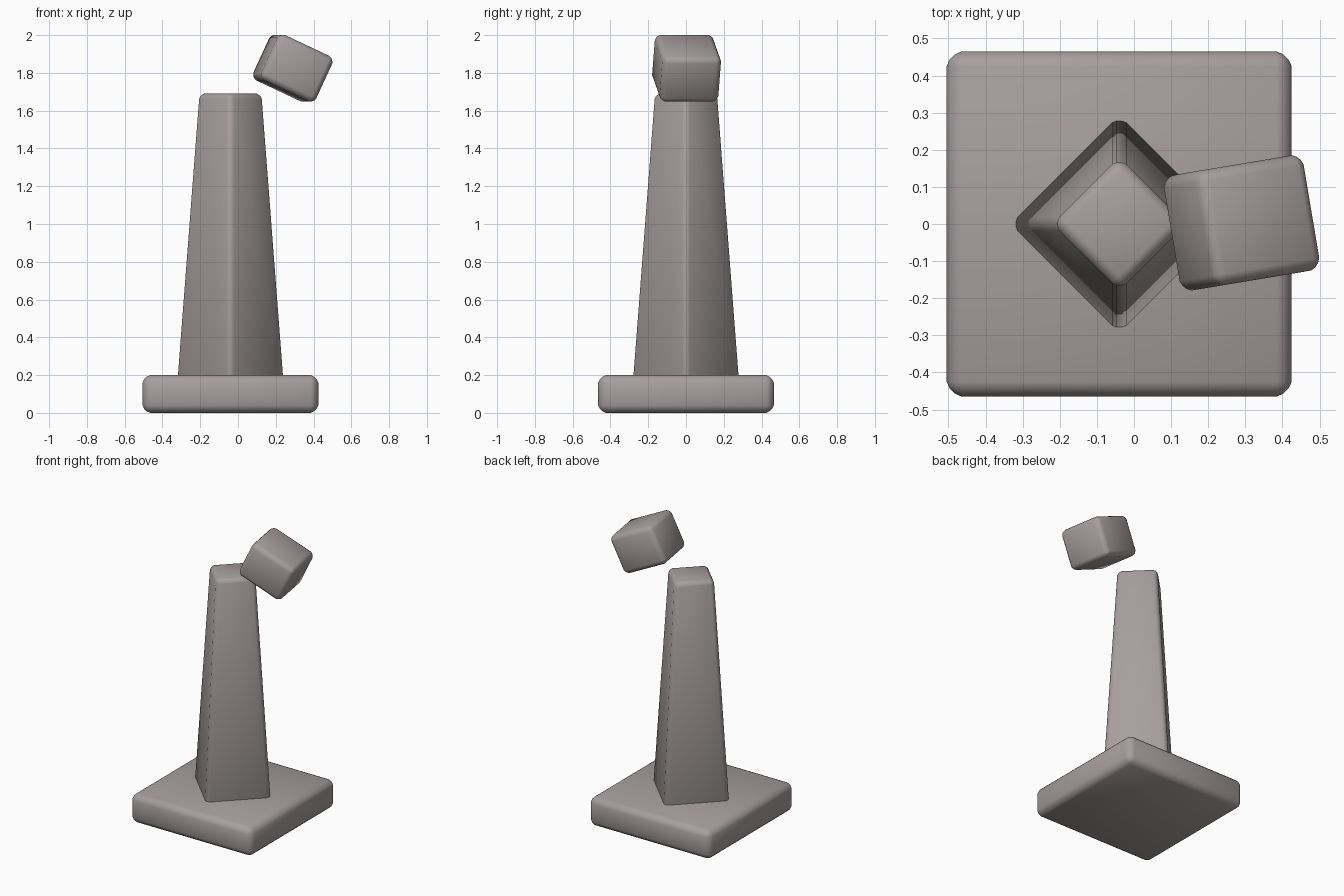
import bpy, bmesh
from math import radians, sqrt

default = bpy.data.objects.get("Cube")
if default:
    bpy.data.objects.remove(default, do_unlink=True)

stone = bpy.data.materials.new("warm_grey_stone")
stone.use_nodes = True
COLOUR = (0.39, 0.345, 0.345, 1)
stone.diffuse_color = COLOUR
stone.node_tree.nodes["Principled BSDF"].inputs["Base Color"].default_value = COLOUR


def block(name, size, centre, rotation=(0, 0, 0), taper=1.0, bevel=0.03, profile=0.4):
    """Rounded box; taper scales its upper face."""
    bm = bmesh.new()
    bmesh.ops.create_cube(bm, size=1)
    for v in bm.verts:
        k = taper if v.co.z > 0 else 1
        v.co.x *= size[0] * k
        v.co.y *= size[1] * k
        v.co.z *= size[2]
    bmesh.ops.bevel(bm, geom=bm.edges[:], offset=bevel, offset_type='OFFSET',
                    segments=3, profile=profile, affect='EDGES', clamp_overlap=True)
    mesh = bpy.data.meshes.new(name)
    bm.to_mesh(mesh)
    bm.free()
    mesh.materials.append(stone)
    obj = bpy.data.objects.new(name, mesh)
    obj.location = centre
    obj.rotation_euler = [radians(a) for a in rotation]
    bpy.context.collection.objects.link(obj)
    bpy.ops.object.select_all(action='DESELECT')
    obj.select_set(True)
    bpy.context.view_layer.objects.active = obj
    bpy.ops.object.shade_smooth_by_angle(angle=radians(40))
    return obj


AXIS_X = -0.04

# Square slab
block("base_slab", (0.93, 0.93, 0.2), (AXIS_X, 0, 0.1), bevel=0.04)

# Tapered pillar standing corner-on, its foot sunk into the slab
FOOT, TOP = 0.14, 1.69
side = 0.297 * sqrt(2)
block("pillar", (side, side, TOP - FOOT), (AXIS_X, 0, (FOOT + TOP) / 2),
      rotation=(0, 0, 45), taper=0.6, bevel=0.027)

# Tilted block floating beside the top of the pillar
block("floating_block", (0.325, 0.315, 0.265), (0.29, 0.003, 1.825),
      rotation=(0, 25, 9.5), bevel=0.03)
